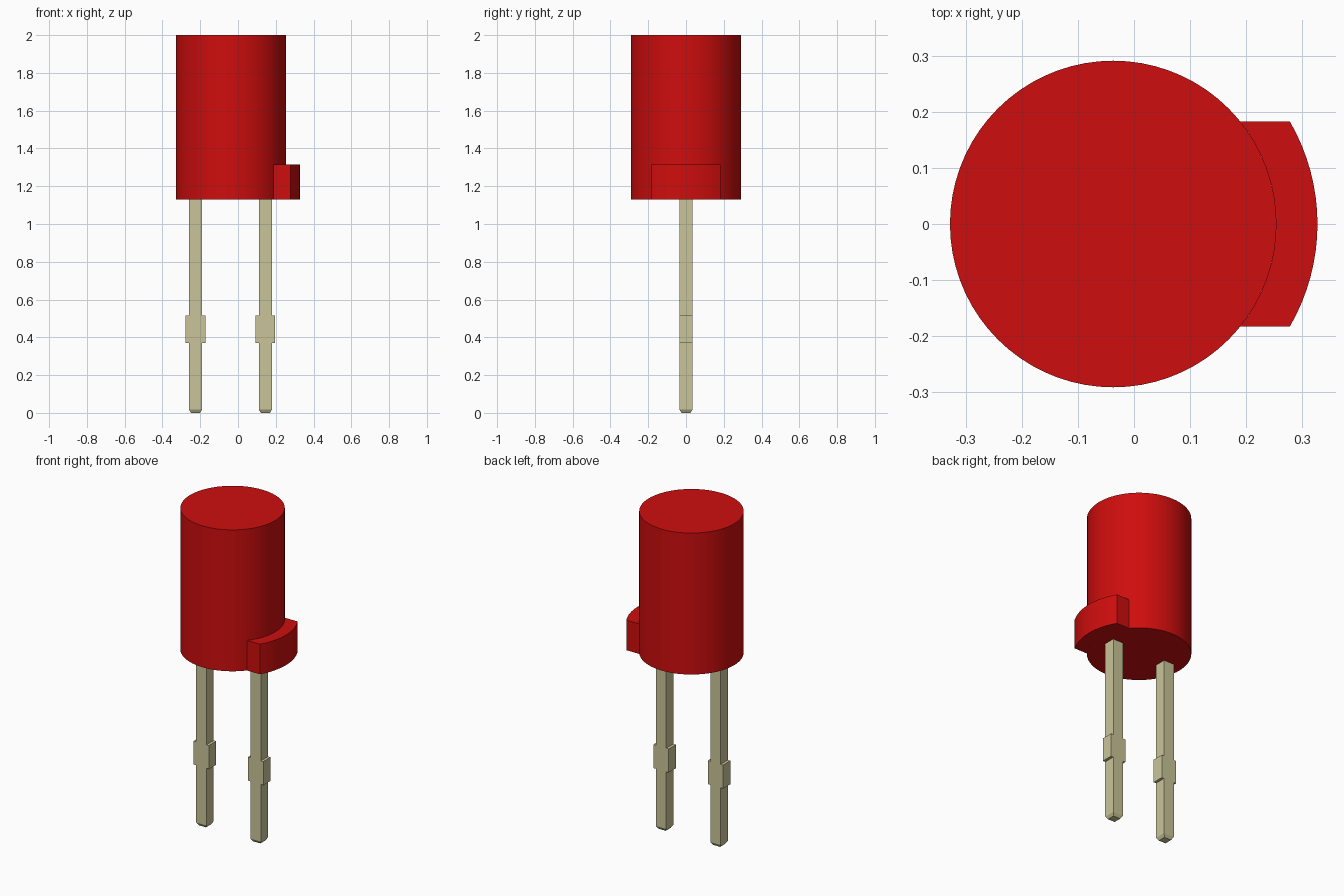
import bpy
import bmesh
import math

cube = bpy.data.objects.get("Cube")
if cube:
    bpy.data.objects.remove(cube, do_unlink=True)


def make_material(name, colour):
    mat = bpy.data.materials.new(name)
    mat.use_nodes = True
    mat.diffuse_color = colour
    bsdf = next(n for n in mat.node_tree.nodes if n.type == 'BSDF_PRINCIPLED')
    bsdf.inputs["Base Color"].default_value = colour
    return mat


red = make_material("red plastic", (0.62, 0.004, 0.004, 1))
metal = make_material("pale metal", (0.59, 0.56, 0.32, 1))


def loft(name, rings, mat, smooth=False):
    """Skin a stack of matching rings and cap both ends."""
    bm = bmesh.new()
    loops = [[bm.verts.new(p) for p in ring] for ring in rings]
    count = len(loops[0])
    for low, high in zip(loops, loops[1:]):
        for i in range(count):
            j = (i + 1) % count
            bm.faces.new((low[i], low[j], high[j], high[i]))
    bm.faces.new(loops[0][::-1])
    bm.faces.new(loops[-1])
    bmesh.ops.recalc_face_normals(bm, faces=bm.faces)
    mesh = bpy.data.meshes.new(name)
    bm.to_mesh(mesh)
    bm.free()
    mesh.materials.append(mat)
    obj = bpy.data.objects.new(name, mesh)
    bpy.context.collection.objects.link(obj)
    if smooth:
        bpy.ops.object.select_all(action='DESELECT')
        obj.select_set(True)
        bpy.context.view_layer.objects.active = obj
        bpy.ops.object.shade_smooth_by_angle(angle=math.radians(30))
    return obj


def arc(radius, start, end, steps):
    return [(CENTRE_X + radius * math.cos(a), radius * math.sin(a))
            for a in (start + (end - start) * i / steps for i in range(steps + 1))]


def prism(name, outline, bottom, top):
    rings = [[(x, y, z) for x, y in outline] for z in (bottom, top)]
    return loft(name, rings, red, smooth=True)


CENTRE_X = -0.037
RADIUS, TAB_RADIUS, TAB_HALF = 0.291, 0.364, 0.183
BASE = 1.13

# Cylindrical lens body
prism("body", arc(RADIUS, 0, math.tau, 72)[:-1], BASE, 2.0)

# Curved tab on the side: outer arc, then back along the body wall
outer = math.asin(TAB_HALF / TAB_RADIUS)
inner = math.asin(TAB_HALF / RADIUS)
tab = arc(TAB_RADIUS, -outer, outer, 16) + arc(RADIUS, inner, -inner, 16)
prism("side_tab", tab, BASE, 1.315)

# Square pins with a widened stop and a chamfered tip: (height, half x, half y)
H = 0.035
sections = [(0, 0.024, 0.024), (0.018, H, H), (0.37, H, H), (0.37, 0.052, H),
            (0.515, 0.052, H), (0.515, H, H), (BASE, H, H)]
for name, x in (("right_pin", -0.225), ("left_pin", 0.145)):
    loft(name, [[(x + sx * hx, sy * hy, z)
                 for sx, sy in ((-1, -1), (1, -1), (1, 1), (-1, 1))]
                for z, hx, hy in sections], metal)
